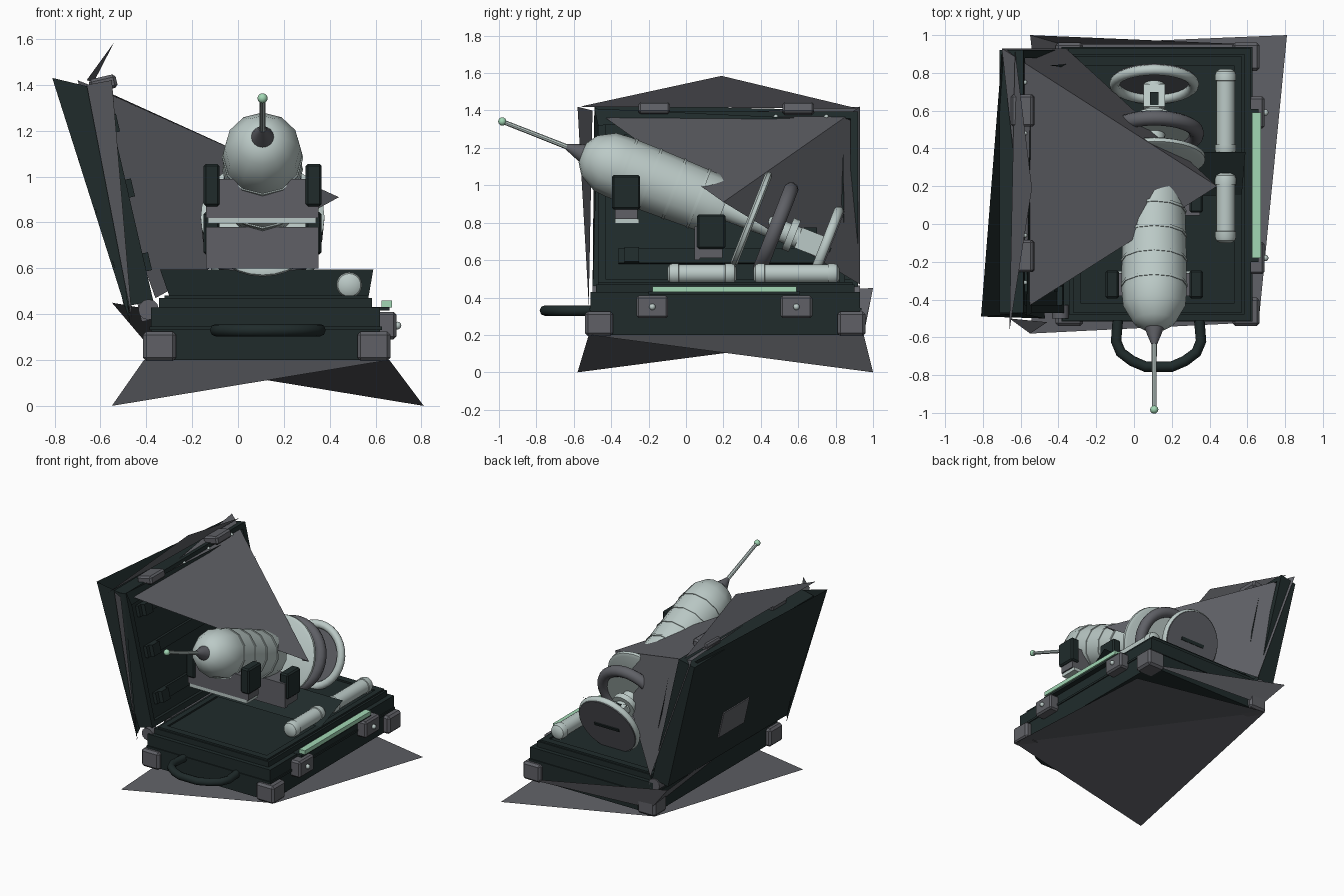
import bpy, bmesh, math
from mathutils import Matrix, Vector

old = bpy.data.objects.get("Cube")
if old:
    bpy.data.objects.remove(old, do_unlink=True)


def material(name, rgb):
    m = bpy.data.materials.new(name)
    m.use_nodes = True
    m.diffuse_color = (*rgb, 1)
    m.node_tree.nodes["Principled BSDF"].inputs["Base Color"].default_value = (*rgb, 1)
    return m


DARK = material("dark teal", (0.014, 0.024, 0.024))
GREY = material("metal grey", (0.115, 0.118, 0.133))
PALE = material("pale grey", (0.5, 0.59, 0.57))
GREEN = material("mint green", (0.36, 0.68, 0.46))
IDENT = Matrix.Identity(4)


def finish(name, bm, mat, frame=IDENT, smooth=False, solid=True):
    if solid:
        bmesh.ops.recalc_face_normals(bm, faces=bm.faces)
    me = bpy.data.meshes.new(name)
    bm.to_mesh(me)
    bm.free()
    me.transform(frame)
    me.materials.append(mat)
    ob = bpy.data.objects.new(name, me)
    bpy.context.collection.objects.link(ob)
    if smooth:
        bpy.ops.object.select_all(action="DESELECT")
        ob.select_set(True)
        bpy.context.view_layer.objects.active = ob
        bpy.ops.object.shade_smooth_by_angle(angle=math.radians(40))
    return ob


def box(name, x, y, z, mat, frame=IDENT, bevel=0.0):
    bm = bmesh.new()
    bmesh.ops.create_cube(bm, size=1)
    for v in bm.verts:
        for i, (lo, hi) in enumerate((x, y, z)):
            v.co[i] = lo if v.co[i] < 0 else hi
    if bevel:
        bmesh.ops.bevel(bm, geom=bm.edges[:], offset=bevel, segments=1, affect="EDGES")
    return finish(name, bm, mat, frame)


def lathe(name, profile, mat, frame, sides=24, closed=False):
    """Spin (distance, radius) pairs about the local z axis."""
    bm = bmesh.new()
    rows = [[bm.verts.new((r * math.cos(a), r * math.sin(a), t))
             for a in (math.tau * i / sides for i in range(sides))]
            for t, r in profile]
    pairs = list(zip(rows, rows[1:]))
    if closed:
        pairs.append((rows[-1], rows[0]))
    for a, b in pairs:
        for i in range(sides):
            j = (i + 1) % sides
            bm.faces.new((a[i], a[j], b[j], b[i]))
    if not closed:
        bm.faces.new(rows[0])
        bm.faces.new(rows[-1])
    return finish(name, bm, mat, frame, True)


def ring(name, at, radius, tube, mat, frame):
    angles = [math.tau * i / 10 for i in range(10)]
    prof = [(at + tube * math.sin(a), radius + tube * math.cos(a)) for a in angles]
    return lathe(name, prof, mat, frame, 32, True)


def ball(name, at, r, mat):
    bm = bmesh.new()
    bmesh.ops.create_uvsphere(bm, u_segments=12, v_segments=8, radius=r)
    return finish(name, bm, mat, Matrix.Translation(at), True)


def sheet(name, mat, *tris):
    bm = bmesh.new()
    for tri in tris:
        bm.faces.new([bm.verts.new(p) for p in tri])
    bmesh.ops.remove_doubles(bm, verts=bm.verts[:], dist=0.001)
    return finish(name, bm, mat, solid=False)


# Case base: stepped tray with raised bands
box("case_base", (-0.38, 0.62), (-0.51, 0.93), (0.2, 0.43), DARK)
box("case_band", (-0.385, 0.627), (-0.517, 0.937), (0.33, 0.345), DARK)
box("case_step", (-0.345, 0.585), (-0.48, 0.9), (0.43, 0.47), DARK)
box("tray_rim_front", (-0.32, 0.57), (-0.47, -0.42), (0.47, 0.482), DARK)
box("tray_rim_back", (-0.32, 0.57), (0.84, 0.89), (0.47, 0.482), DARK)
for x in (-0.32, 0.53):
    box("tray_rim_side", (x, x + 0.04), (-0.47, 0.89), (0.47, 0.482), DARK)
sheet("tray_flap", DARK, ((-0.3, 0.15, 0.48), (0.57, 0.15, 0.48), (0.59, 0.38, 0.595)),
      ((-0.3, 0.15, 0.48), (0.59, 0.38, 0.595), (-0.34, 0.38, 0.595)))

# Case corners, latches and light strip
for x in (-0.415, 0.52):
    for y in (-0.54, 0.81):
        box("corner_guard", (x, x + 0.145), (y, y + 0.15), (0.195, 0.325), GREY, bevel=0.015)
for y in (-0.18, 0.59):
    box("latch", (0.6, 0.69), (y - 0.085, y + 0.085), (0.29, 0.41), GREY, bevel=0.012)
    ball("latch_button", (0.695, y, 0.35), 0.017, PALE)
box("light_strip", (0.625, 0.672), (-0.18, 0.59), (0.43, 0.46), GREEN)
box("light_strip_base", (0.56, 0.66), (-0.2, 0.61), (0.415, 0.432), DARK)

# Carrying handle
curve = bpy.data.curves.new("handle", "CURVE")
curve.dimensions = "3D"
curve.bevel_depth = 0.028
curve.bevel_resolution = 2
curve.use_fill_caps = True
path = [(-0.085, -0.5), (-0.095, -0.62), (-0.07, -0.68), (-0.01, -0.725), (0.06, -0.755)]
path += [(0.26 - x, y) for x, y in reversed(path)]
spline = curve.splines.new("POLY")
spline.points.add(len(path) - 1)
for p, (x, y) in zip(spline.points, path):
    p.co = (x, y, 0.33, 1)
curve.materials.append(DARK)
bpy.context.collection.objects.link(bpy.data.objects.new("handle", curve))

# Open lid, built in a leaning frame
LID = Matrix.Translation((-0.37, 0.22, 0.46)) @ Matrix.Rotation(math.radians(-13), 4, "Y")
box("lid", (-0.13, -0.03), (-0.69, 0.7), (0, 0.96), DARK, LID)
for y in (-0.69, 0.66):
    box("lid_side_rim", (-0.04, 0), (y, y + 0.04), (0, 0.96), DARK, LID)
for z in (0, 0.92):
    box("lid_end_rim", (-0.04, 0), (-0.69, 0.7), (z, z + 0.04), DARK, LID)
for z in (0.13, 0.46, 0.75):
    box("lid_pocket", (-0.04, -0.005), (-0.58, 0.48), (z, z + 0.08), DARK, LID)
    box("lid_strap", (-0.03, 0.025), (-0.55, -0.47), (z, z + 0.08), DARK, LID)
for y in (-0.53, -0.28, -0.02, 0.26, 0.53):
    ball("lid_stud", LID @ Vector((0.002, y, 0.93)), 0.012, PALE)
for y in (-0.39, 0.38):
    box("lid_latch", (-0.06, 0.06), (y - 0.085, y + 0.085), (0.94, 1.0), GREY, LID, 0.012)
    box("hinge_plate", (-0.07, 0), (y - 0.08, y + 0.08), (-0.08, 0), GREY, LID)
box("lid_label", (-0.138, -0.13), (-0.12, 0.18), (0.18, 0.38), GREY, LID)
for y in (-0.5, 0.86):
    lathe("hinge", [(0, 0.045), (0.07, 0.045)], GREY,
          Matrix.Translation((-0.39, y, 0.42)) @ Matrix.Rotation(-math.pi / 2, 4, "X"), 12)

# Bent outer plating
tip, back_top = (0.44, 0.2, 0.91), (-0.7, 0.93, 1.42)
low_front, low_back = (0.66, -0.52, 0.2), (-0.41, 0.95, 0.2)
sheet("floor_plate", GREY, ((-0.55, -0.58, 0), low_front, low_back),
      (low_front, (0.81, 1.0, 0), low_back))
sheet("wing_plate", GREY, (back_top, (-0.55, -0.43, 1.36), tip),
      (back_top, tip, (-0.36, 0.93, 0.47)))
sheet("lid_crest", GREY, ((-0.63, 0.92, 1.41), (-0.54, 0.19, 1.585), (-0.66, -0.57, 1.42)))
sheet("lid_front_sliver", GREY, ((-0.66, -0.5, 1.4), (-0.46, -0.52, 0.36), (-0.55, -0.58, 1.42)))
sheet("lid_edge_sliver", DARK, ((-0.81, -0.49, 1.43), (-0.47, -0.5, 0.36), (-0.6, -0.47, 1.38)),
      ((-0.81, -0.49, 1.43), (-0.7, 0.9, 1.4), (-0.47, -0.5, 0.4)))
sheet("lid_top_sliver", DARK, ((-0.57, -0.49, 1.41), (-0.54, -0.47, 1.32), (-0.55, 0.6, 1.36)))
sheet("lid_back_sliver", DARK, ((-0.3, 0.82, 0.48), (-0.3, 0.85, 0.48), (-0.45, 0.84, 1.22)))
sheet("hinge_plating", GREY, ((-0.55, 1.0, 0.45), (-0.38, 0.95, 0.25), (-0.38, -0.5, 0.42)),
      ((-0.55, 1.0, 0.45), (0.63, 0.95, 0.2), (-0.38, 0.95, 0.25)))

# Tilted device, built along its own axis
AXIS = Vector((0, 0.93, -0.365))
DEV = Matrix.Translation((0.107, -0.61, 1.195)) @ AXIS.to_track_quat("Z", "Y").to_matrix().to_4x4()
lathe("antenna", [(-0.4, 0.012), (0.02, 0.014)], PALE, DEV, 8)
ball("antenna_tip", DEV @ Vector((0, 0, -0.4)), 0.022, GREEN)
lathe("nose_cone", [(-0.03, 0.015), (0.02, 0.035), (0.09, 0.06)], GREY, DEV, 16)
lathe("device_body", [(0.06, 0.055), (0.1, 0.115), (0.19, 0.165), (0.27, 0.172), (0.42, 0.172),
                      (0.62, 0.167), (0.8, 0.162), (0.87, 0.15)], PALE, DEV, 12)
for t, r in ((0.3, 0.177), (0.44, 0.176), (0.58, 0.173), (0.72, 0.17)):
    lathe("body_band", [(t, r), (t + 0.015, r)], PALE, DEV, 12)
lathe("tail_tube", [(0.85, 0.06), (1.45, 0.055)], PALE, DEV, 16)
lathe("front_disc", [(1.01, 0.25), (1.02, 0.27), (1.04, 0.27), (1.05, 0.25)], PALE, DEV, 32)
ring("middle_ring", 1.17, 0.225, 0.04, GREY, DEV)
lathe("middle_web", [(1.165, 0.2), (1.18, 0.2)], PALE, DEV, 32)
ring("rear_ring", 1.45, 0.21, 0.028, PALE, DEV)
lathe("rear_disc", [(1.462, 0.226), (1.48, 0.222)], GREY, DEV, 32)
box("rear_slot", (-0.1, 0.1), (-0.012, 0.012), (1.475, 1.486), DARK, DEV)
box("tail_block", (-0.058, 0.058), (-0.058, 0.058), (1.3, 1.43), PALE, DEV)
box("tail_slot", (0.085, 0.13), (0.63, 0.7), (0.7, 0.775), DARK)
lathe("tail_collar", [(1.24, 0.09), (1.28, 0.09)], PALE, DEV, 16)

# Cradles holding the device
for y, z in ((-0.32, 0.82), (0.135, 0.61)):
    box("cradle", (-0.14, 0.35), (y - 0.06, y + 0.06), (z, z + 0.17), GREY)
    for x in (-0.15, 0.295):
        box("cradle_clamp", (x, x + 0.07), (y - 0.075, y + 0.075), (z + 0.05, z + 0.235), DARK, bevel=0.01)
box("cradle_front", (-0.14, 0.35), (0.045, 0.075), (0.6, 0.78), GREY)
box("cradle_tray", (-0.13, 0.34), (-0.38, -0.25), (0.795, 0.82), PALE)

# Capsules lying in the tray
for y0, y1 in ((-0.1, 0.27), (0.36, 0.82)):
    n = y1 - y0
    lathe("capsule", [(0, 0.03), (0.012, 0.05), (0.03, 0.056), (0.06, 0.056), (0.062, 0.05),
                      (n - 0.062, 0.05), (n - 0.06, 0.056), (n - 0.03, 0.056),
                      (n - 0.012, 0.05), (n, 0.03)], PALE,
          Matrix.Translation((0.485, y0, 0.527)) @ Matrix.Rotation(-math.pi / 2, 4, "X"), 20)
